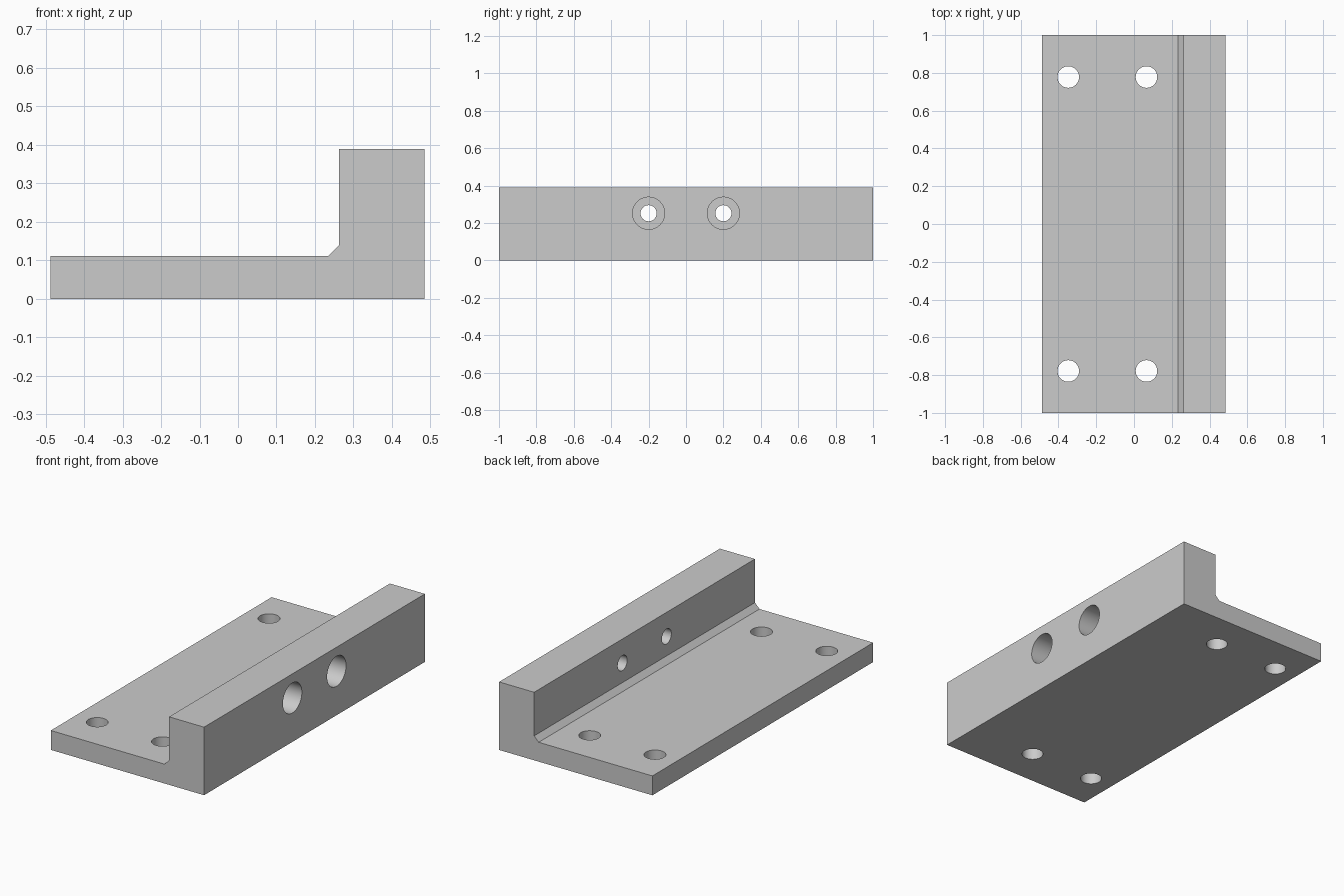
import bpy
import math

cube = bpy.data.objects.get("Cube")
if cube:
    bpy.data.objects.remove(cube, do_unlink=True)

# Plain grey metal
metal = bpy.data.materials.new("grey_metal")
metal.use_nodes = True
GREY = (0.6, 0.6, 0.6, 1)
metal.diffuse_color = GREY
metal.node_tree.nodes["Principled BSDF"].inputs["Base Color"].default_value = GREY

# Bracket body: L-shaped profile with a chamfered inner corner
profile = [(-0.487, 0), (0.485, 0), (0.485, 0.39), (0.263, 0.39),
           (0.263, 0.14), (0.234, 0.111), (-0.487, 0.111)]
n = len(profile)
verts = [(x, y, z) for y in (-1, 1) for x, z in profile]
faces = [tuple(range(n)), tuple(reversed(range(n, 2 * n)))]
faces += [((i + 1) % n, i, n + i, n + (i + 1) % n) for i in range(n)]
mesh = bpy.data.meshes.new("angle_bracket")
mesh.from_pydata(verts, [], faces)
mesh.materials.append(metal)
bracket = bpy.data.objects.new("angle_bracket", mesh)
bpy.context.collection.objects.link(bracket)


def drill(center, radius, depth, along_x=False):
    """Cut a round hole centred on a point, then discard the cutter."""
    rotation = (0, math.pi / 2, 0) if along_x else (0, 0, 0)
    bpy.ops.mesh.primitive_cylinder_add(vertices=48, radius=radius, depth=depth,
                                        location=center, rotation=rotation)
    cutter = bpy.context.object
    cutter.name = "hole_cutter"
    cutter.hide_render = True
    cutter.data.materials.append(metal)
    cut = bracket.modifiers.new("hole", "BOOLEAN")
    cut.operation = "DIFFERENCE"
    cut.solver = "EXACT"
    cut.object = cutter
    bpy.ops.object.select_all(action="DESELECT")
    bracket.select_set(True)
    bpy.context.view_layer.objects.active = bracket
    bpy.ops.object.modifier_apply(modifier=cut.name)
    bpy.data.objects.remove(cutter, do_unlink=True)


for side in (-1, 1):
    # Mounting holes through the base plate
    for x in (-0.348, 0.066):
        drill((x, side * 0.778, 0.05), 0.057, 0.4)
    # Counterbored bolt holes through the upright
    drill((0.375, side * 0.2, 0.252), 0.043, 0.5, along_x=True)
    drill((0.485, side * 0.2, 0.252), 0.086, 0.26, along_x=True)

# Smooth hole walls, sharp edges elsewhere
bpy.ops.object.shade_smooth_by_angle(angle=math.radians(30))
